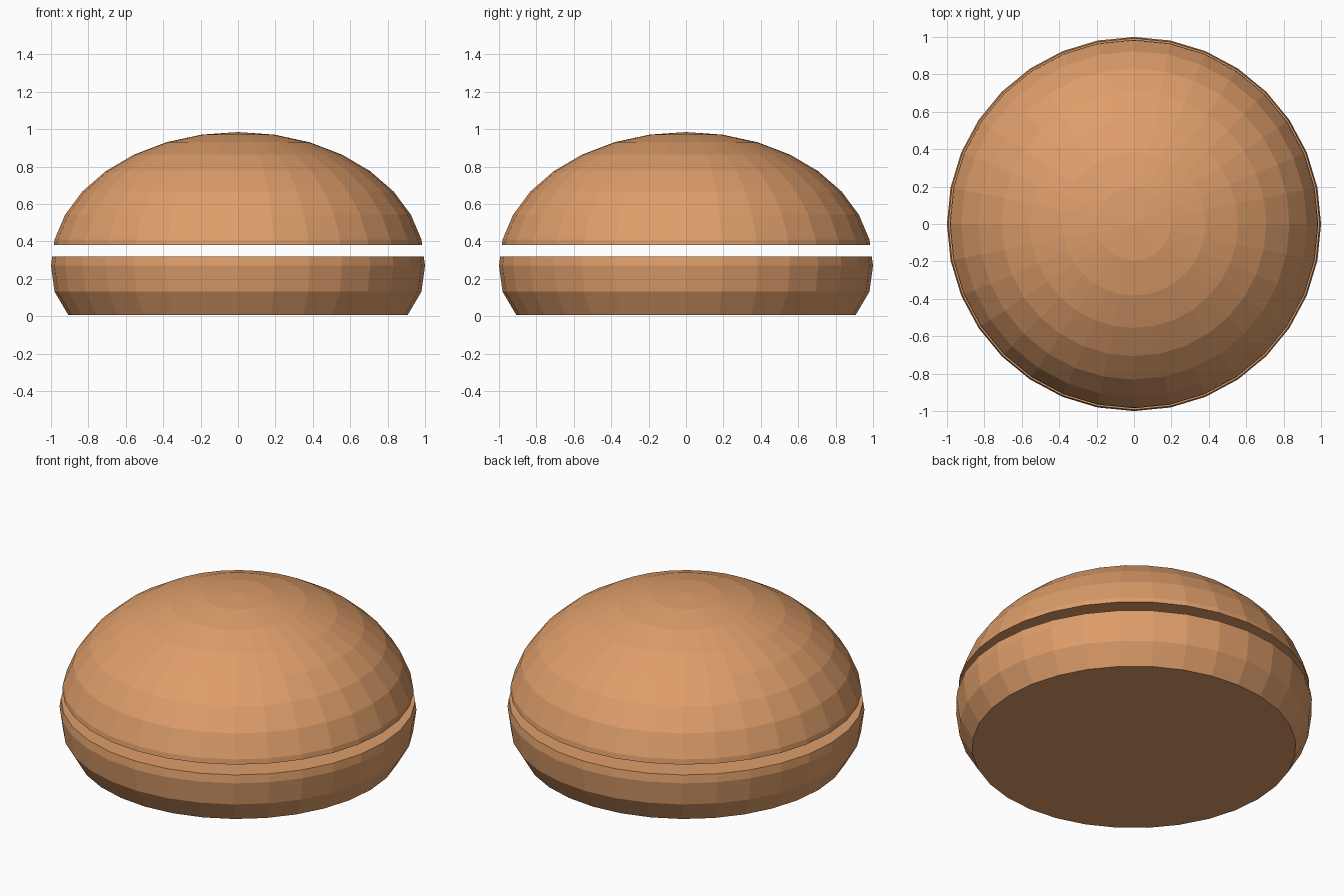
import bpy, bmesh, math

if "Cube" in bpy.data.objects:
    bpy.data.objects.remove(bpy.data.objects["Cube"])

SEGMENTS = 32
CENTRE, HEIGHT = 0.271, 0.714   # squashed sphere: equator height and half-height

bread = bpy.data.materials.new("golden_bread")
bread.diffuse_color = (0.73, 0.34, 0.145, 1)
bread.use_nodes = True
bread.node_tree.nodes["Principled BSDF"].inputs["Base Color"].default_value = bread.diffuse_color


def lathe(name, profile):
    """Spin (radius, z) points, listed bottom to top, into a closed faceted solid."""
    bm = bmesh.new()
    rings = []
    for r, z in profile:
        if r == 0:
            rings.append([bm.verts.new((0, 0, z))])
        else:
            rings.append([bm.verts.new((r * math.cos(a), r * math.sin(a), z))
                          for a in (2 * math.pi * i / SEGMENTS for i in range(SEGMENTS))])
    for low, high in zip(rings, rings[1:]):
        for i in range(SEGMENTS):
            j = (i + 1) % SEGMENTS
            if len(high) == 1:
                bm.faces.new((low[i], low[j], high[0]))
            else:
                bm.faces.new((low[i], low[j], high[j], high[i]))
    # flat caps on open ends
    bm.faces.new(rings[0][::-1])
    if len(rings[-1]) > 1:
        bm.faces.new(rings[-1])
    bmesh.ops.recalc_face_normals(bm, faces=bm.faces)
    mesh = bpy.data.meshes.new(name)
    bm.to_mesh(mesh)
    bm.free()
    mesh.materials.append(bread)
    obj = bpy.data.objects.new(name, mesh)
    bpy.context.collection.objects.link(obj)
    return obj


def ring(k):
    """Sphere ring k steps above the equator."""
    a = k * math.pi / 16
    return (math.cos(a) if k < 8 else 0, CENTRE + HEIGHT * math.sin(a))


# Bottom bun: flat base, bulging side, flat sliced top
lathe("bottom_bun", [(0.908, 0.008), ring(-1), ring(0), (0.993, 0.32)])

# Top bun: flat sliced underside and a domed crown
lathe("top_bun", [(0.985, 0.38)] + [ring(k) for k in range(1, 9)])
